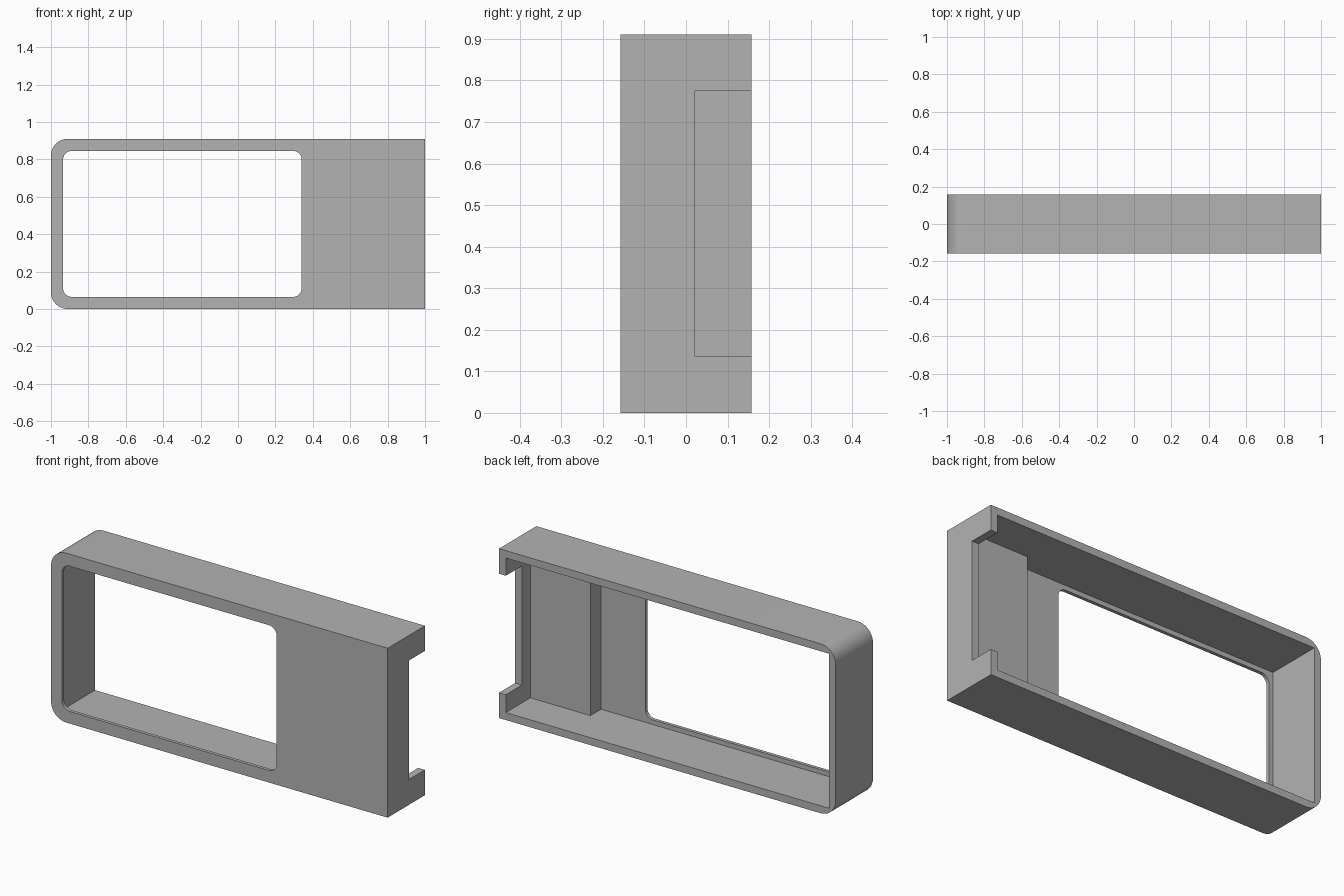
import bpy
import bmesh
import math
from mathutils import Vector

if "Cube" in bpy.data.objects:
    bpy.data.objects.remove(bpy.data.objects["Cube"], do_unlink=True)

HEIGHT, HALF_DEPTH, WALL = 0.91, 0.158, 0.04

grey = bpy.data.materials.new("plain_grey")
grey.use_nodes = True
grey.diffuse_color = (0.45, 0.45, 0.45, 1)
grey.node_tree.nodes["Principled BSDF"].inputs["Base Color"].default_value = (0.45, 0.45, 0.45, 1)


def rounded_rect(x0, x1, z0, z1, left_r, right_r, steps=10):
    """Outline in x and z with its own radius at each end."""
    points = []
    corners = [(x1, z1, -1, -1, right_r), (x0, z1, 1, -1, left_r),
               (x0, z0, 1, 1, left_r), (x1, z0, -1, 1, right_r)]
    for i, (x, z, sx, sz, r) in enumerate(corners):
        if r == 0:
            points.append((x, z))
            continue
        for k in range(steps + 1):
            a = math.pi / 2 * (i + k / steps)
            points.append((x + sx * r + r * math.cos(a), z + sz * r + r * math.sin(a)))
    return points


def prism(name, points, push):
    """Solid made by pushing a flat outline along a vector."""
    bm = bmesh.new()
    face = bm.faces.new([bm.verts.new(p) for p in points])
    pushed = bmesh.ops.extrude_face_region(bm, geom=[face])["geom"]
    verts = [g for g in pushed if isinstance(g, bmesh.types.BMVert)]
    bmesh.ops.translate(bm, vec=Vector(push), verts=verts)
    bmesh.ops.recalc_face_normals(bm, faces=bm.faces)
    mesh = bpy.data.meshes.new(name)
    bm.to_mesh(mesh)
    bm.free()
    mesh.materials.append(grey)
    obj = bpy.data.objects.new(name, mesh)
    bpy.context.collection.objects.link(obj)
    return obj


def cut(target, cutter):
    """Subtract the cutter, then discard it."""
    cutter.hide_render = True
    mod = target.modifiers.new(cutter.name, 'BOOLEAN')
    mod.operation, mod.solver, mod.object = 'DIFFERENCE', 'EXACT', cutter
    bpy.context.view_layer.objects.active = target
    bpy.ops.object.modifier_apply(modifier=mod.name)
    bpy.data.objects.remove(cutter, do_unlink=True)


# Outer shell, rounded at one end only
outline = rounded_rect(-1, 1, 0, HEIGHT, 0.09, 0)
housing = prism("housing", [(x, -HALF_DEPTH, z) for x, z in outline], (0, 2 * HALF_DEPTH, 0))

# Open back, with a shallower floor that leaves the thick inner block
plan = [(-1 + WALL, -0.14), (0.603, -0.14), (0.603, -0.05),
        (1 - WALL, -0.05), (1 - WALL, 0.3), (-1 + WALL, 0.3)]
cut(housing, prism("cavity_cutter", [(x, y, WALL) for x, y in plan], (0, 0, HEIGHT - 2 * WALL)))

# Rounded front window
window = rounded_rect(-0.935, 0.34, 0.065, 0.845, 0.045, 0.045)
cut(housing, prism("window_cutter", [(x, -0.3, z) for x, z in window], (0, 0.25, 0)))

# Notch in the square end wall
notch = [(0.022, 0.136), (0.3, 0.136), (0.3, 0.775), (0.022, 0.775)]
cut(housing, prism("notch_cutter", [(0.9, y, z) for y, z in notch], (0.3, 0, 0)))

bpy.ops.object.select_all(action='DESELECT')
housing.select_set(True)
bpy.context.view_layer.objects.active = housing
bpy.ops.object.shade_smooth_by_angle(angle=math.radians(30))
